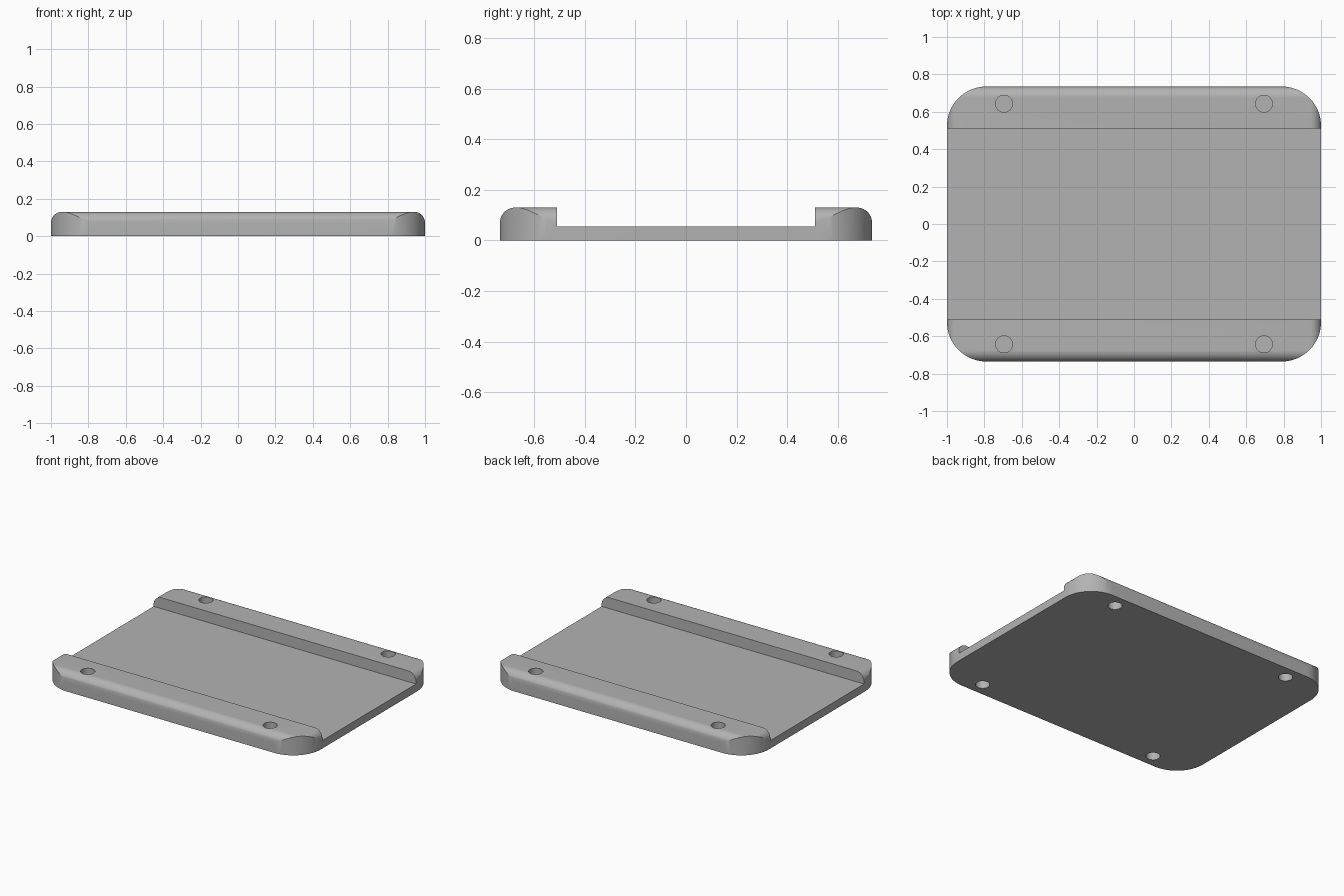
import bpy, bmesh
from math import sin, cos, pi, radians
from mathutils import Vector

cube = bpy.data.objects.get("Cube")
if cube:
    bpy.data.objects.remove(cube, do_unlink=True)

HALF_X, HALF_Y, TOP = 1.0, 0.735, 0.13
FLOOR, RAIL_Y = 0.055, 0.51
FILLET, CORNER = 0.06, 0.21
HOLE_X, HOLE_Y, HOLE_R = 0.695, 0.643, 0.045

grey = bpy.data.materials.new("plain grey")
grey.use_nodes = True
colour = (0.45, 0.45, 0.45, 1)
grey.diffuse_color = colour
grey.node_tree.nodes["Principled BSDF"].inputs["Base Color"].default_value = colour


def arc(cx, cy, r, start, steps=16):
    """Quarter circle, counter-clockwise from a start angle in degrees."""
    return [(cx + r * cos(radians(start) + i * pi / 2 / steps),
             cy + r * sin(radians(start) + i * pi / 2 / steps)) for i in range(steps + 1)]


def prism(name, outline, place, depth):
    """Extrude an outline, mapped into space by place(u, v), along depth."""
    bm = bmesh.new()
    face = bm.faces.new([bm.verts.new(place(u, v)) for u, v in outline])
    moved = bmesh.ops.extrude_face_region(bm, geom=[face])["geom"]
    bmesh.ops.translate(bm, vec=Vector(depth),
                        verts=[g for g in moved if isinstance(g, bmesh.types.BMVert)])
    bmesh.ops.recalc_face_normals(bm, faces=bm.faces)
    mesh = bpy.data.meshes.new(name)
    bm.to_mesh(mesh)
    bm.free()
    mesh.materials.append(grey)
    obj = bpy.data.objects.new(name, mesh)
    bpy.context.collection.objects.link(obj)
    return obj


def combine(target, tool, operation):
    """Apply a boolean and discard the tool."""
    bpy.context.view_layer.objects.active = target
    mod = target.modifiers.new(operation, "BOOLEAN")
    mod.operation, mod.object, mod.solver = operation, tool, "EXACT"
    bpy.ops.object.modifier_apply(modifier=mod.name)
    bpy.data.objects.remove(tool, do_unlink=True)


# Tray: side profile with a rail at front and back, filleted along the top
right = [(HALF_Y, 0)] + arc(HALF_Y - FILLET, TOP - FILLET, FILLET, 0) + [(RAIL_Y, TOP), (RAIL_Y, FLOOR)]
profile = right + [(-y, z) for y, z in reversed(right)]
tray = prism("tray", profile, lambda y, z: (-1.1, y, z), (2.2, 0, 0))

# Rounded rail ends
end = [(HALF_X, -0.01)] + arc(HALF_X - FILLET, TOP - FILLET, FILLET, 0)
# The cutter top sits just above the rails so that flat faces do not coincide
end = [(x, z + 0.0005) for x, z in end]
outline = end + [(-x, z) for x, z in reversed(end)]
combine(tray, prism("end_cutter", outline, lambda x, z: (x, -1, z), (0, 2, 0)), "INTERSECT")

# Rounded plan corners
cx, cy = HALF_X - CORNER, HALF_Y - CORNER
plan = (arc(cx, cy, CORNER, 0) + arc(-cx, cy, CORNER, 90)
        + arc(-cx, -cy, CORNER, 180) + arc(cx, -cy, CORNER, 270))
combine(tray, prism("plan_cutter", plan, lambda x, y: (x, y, -0.1), (0, 0, 0.4)), "INTERSECT")

# Screw holes from above and below, with a thin web between them
circle = [(HOLE_R * cos(i * pi / 16), HOLE_R * sin(i * pi / 16)) for i in range(32)]
for sx in (-1, 1):
    for sy in (-1, 1):
        for base, height in ((-0.1, 0.165), (0.07, 0.1)):
            hole = prism("hole_cutter", circle,
                         lambda u, v: (sx * HOLE_X + u, sy * HOLE_Y + v, base), (0, 0, height))
            combine(tray, hole, "DIFFERENCE")

# Smooth fillets, sharp edges kept
bpy.ops.object.select_all(action="DESELECT")
tray.select_set(True)
bpy.context.view_layer.objects.active = tray
bpy.ops.object.shade_smooth_by_angle(angle=radians(25))
